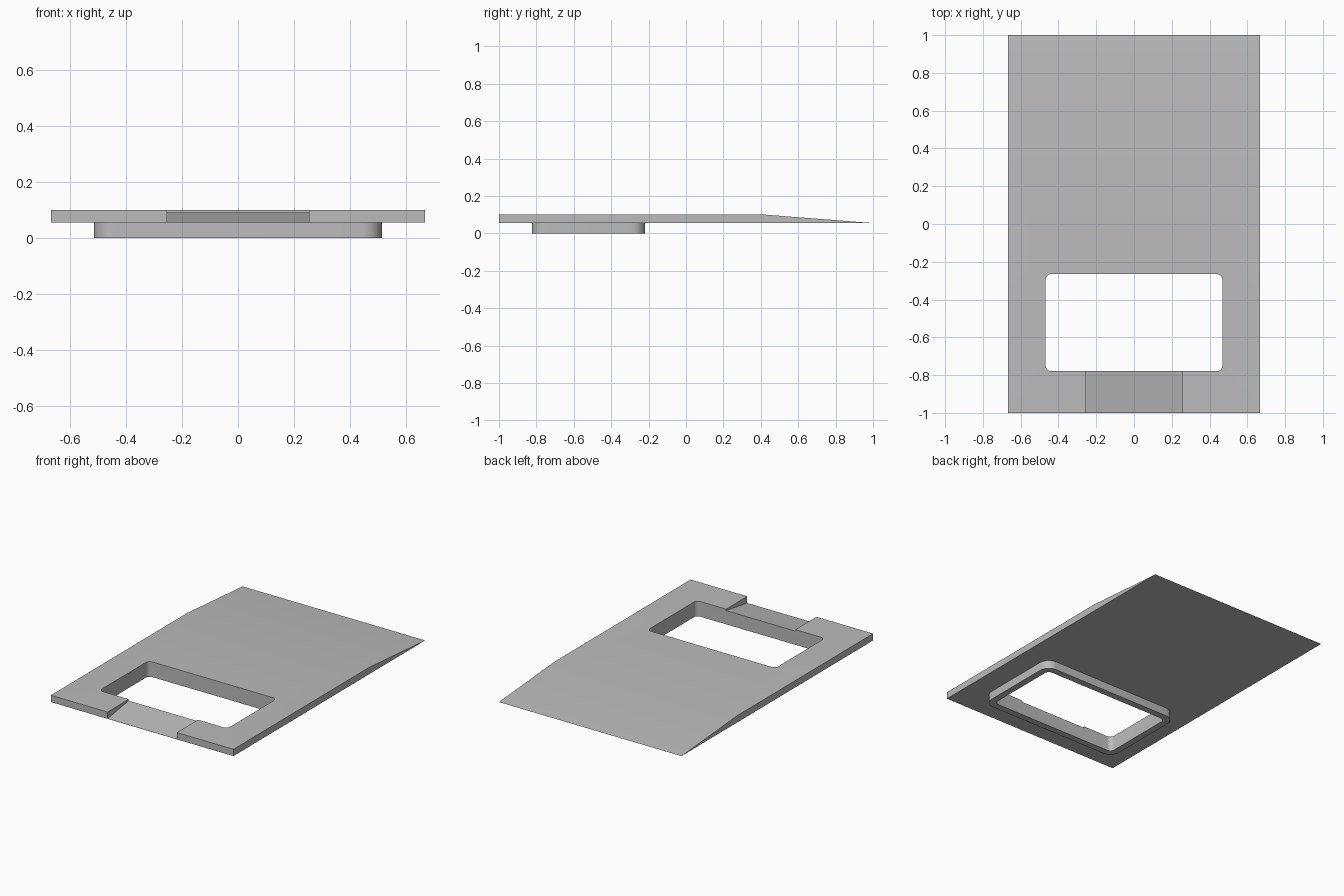
import bpy, bmesh, math
from mathutils import Vector

if "Cube" in bpy.data.objects:
    bpy.data.objects.remove(bpy.data.objects["Cube"], do_unlink=True)

grey = bpy.data.materials.new("plain_grey")
grey.use_nodes = True
colour = (0.5, 0.5, 0.5, 1)
grey.diffuse_color = colour
grey.node_tree.nodes["Principled BSDF"].inputs["Base Color"].default_value = colour

BASE, TOP = 0.055, 0.1          # underside and top of the plate
WINDOW_Y = -0.522               # centre of the window


def prism(name, points, sweep):
    """Extrude a flat outline along a vector into a closed solid."""
    bm = bmesh.new()
    face = bm.faces.new([bm.verts.new(p) for p in points])
    new = bmesh.ops.extrude_face_region(bm, geom=[face])["geom"]
    bmesh.ops.translate(bm, vec=Vector(sweep),
                        verts=[v for v in new if isinstance(v, bmesh.types.BMVert)])
    bmesh.ops.recalc_face_normals(bm, faces=bm.faces)
    mesh = bpy.data.meshes.new(name)
    bm.to_mesh(mesh)
    bm.free()
    mesh.materials.append(grey)
    obj = bpy.data.objects.new(name, mesh)
    bpy.context.collection.objects.link(obj)
    return obj


def side_prism(name, profile, half_width):
    """Sweep a y-z profile across the width."""
    return prism(name, [(-half_width, y, z) for y, z in profile], (2 * half_width, 0, 0))


def rounded_block(name, half_x, half_y, radius, z0, z1, steps=8):
    """Upright block with rounded corners, centred on the window."""
    points = []
    for i, (sx, sy) in enumerate([(1, 1), (-1, 1), (-1, -1), (1, -1)]):
        for k in range(steps + 1):
            a = math.pi / 2 * (i + k / steps)
            points.append((sx * (half_x - radius) + radius * math.cos(a),
                           WINDOW_Y + sy * (half_y - radius) + radius * math.sin(a), z0))
    return prism(name, points, (0, 0, z1 - z0))


def cut(obj, cutter):
    mod = obj.modifiers.new("cut", "BOOLEAN")
    mod.operation = "DIFFERENCE"
    mod.solver = "EXACT"
    mod.object = cutter
    cutter.hide_render = True
    bpy.context.view_layer.objects.active = obj
    bpy.ops.object.modifier_apply(modifier=mod.name)


# Plate tapering to a thin edge at the back
plate = side_prism("plate", [(-1, BASE), (1, BASE), (0.42, TOP), (-1, TOP)], 0.667)
# Raised rim under the window
rim = rounded_block("window_rim", 0.513, 0.302, 0.07, 0, BASE)

# Window through both parts, and the sloping notch at the front
window = rounded_block("window_cutter", 0.468, 0.257, 0.03, -0.1, 0.2)
notch = side_prism("notch_cutter", [(-1.1, 0.04), (-1, BASE + 0.001), (-0.78, 0.09),
                                    (-0.7, 0.103), (-0.7, 0.2), (-1.1, 0.2)], 0.253)
cut(plate, window)
cut(rim, window)
cut(plate, notch)
for cutter in (window, notch):
    bpy.data.objects.remove(cutter, do_unlink=True)

# Smooth the rounded corners, keep the edges sharp
for obj in (plate, rim):
    bpy.ops.object.select_all(action="DESELECT")
    obj.select_set(True)
    bpy.context.view_layer.objects.active = obj
    bpy.ops.object.shade_smooth_by_angle(angle=math.radians(30))
